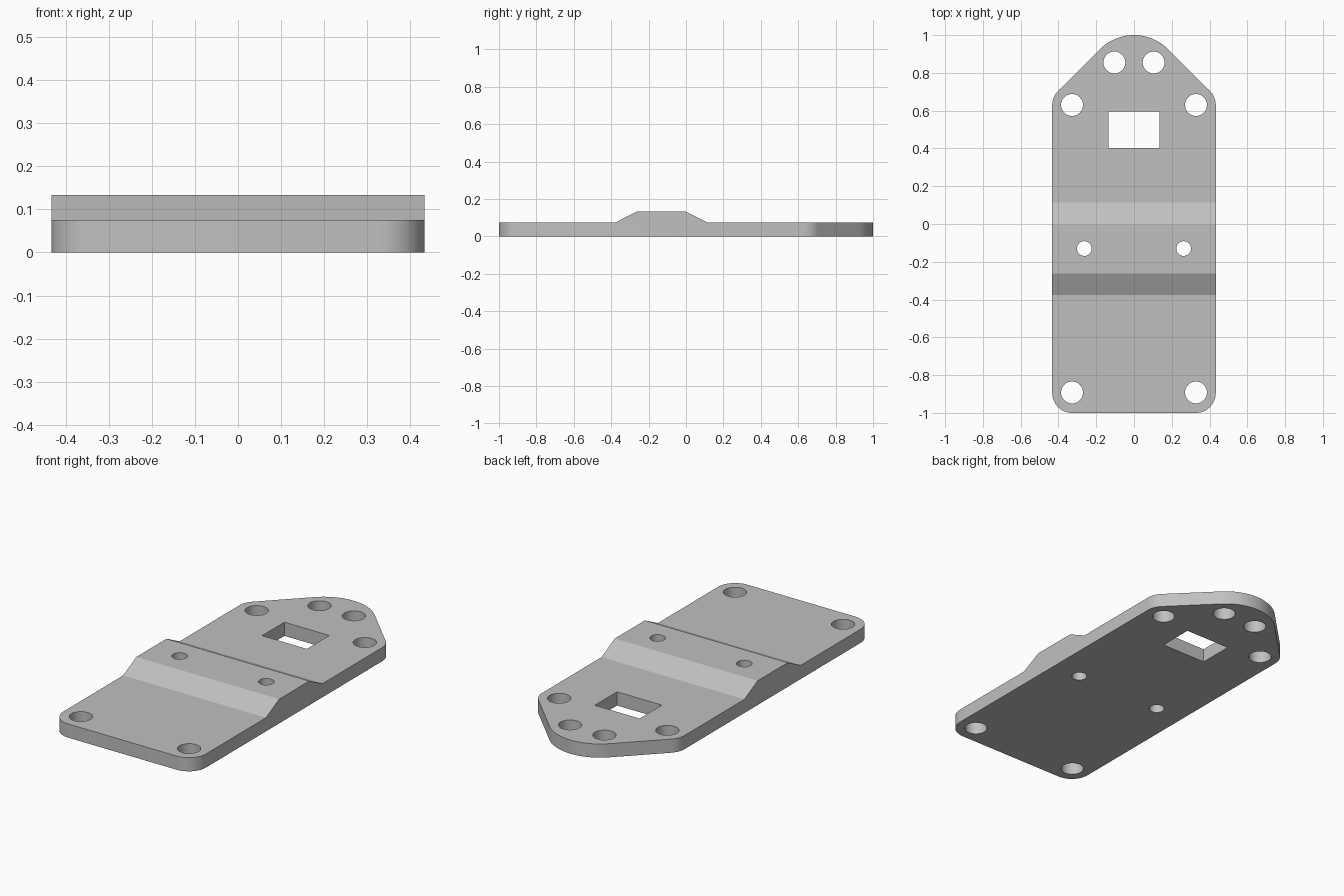
import bpy, bmesh
from math import sin, cos, radians
from mathutils import Vector

if "Cube" in bpy.data.objects:
    bpy.data.objects.remove(bpy.data.objects["Cube"], do_unlink=True)

HALF_WIDTH, THICK, RIDGE_TOP = 0.433, 0.075, 0.133
CORNER_R, TIP_R = 0.105, 0.256
HOLE_X = HALF_WIDTH - CORNER_R

grey = bpy.data.materials.new("plain grey")
grey.use_nodes = True
colour = (0.53, 0.53, 0.53, 1)
grey.diffuse_color = colour
grey.node_tree.nodes["Principled BSDF"].inputs["Base Color"].default_value = colour


def prism(name, points, direction):
    """Extrude a closed outline along a direction."""
    bm = bmesh.new()
    face = bm.faces.new([bm.verts.new(p) for p in points])
    new = bmesh.ops.extrude_face_region(bm, geom=[face])["geom"]
    bmesh.ops.translate(bm, vec=Vector(direction),
                        verts=[v for v in new if isinstance(v, bmesh.types.BMVert)])
    bmesh.ops.recalc_face_normals(bm, faces=bm.faces)
    mesh = bpy.data.meshes.new(name)
    bm.to_mesh(mesh)
    bm.free()
    mesh.materials.append(grey)
    obj = bpy.data.objects.new(name, mesh)
    bpy.context.collection.objects.link(obj)
    return obj


def arc(x, y, r, start, end, steps, z=-0.1):
    angles = [radians(start + (end - start) * i / steps) for i in range(steps + 1)]
    return [(x + r * cos(a), y + r * sin(a), z) for a in angles]


def combine(target, tool, operation):
    """Apply a boolean and discard the tool."""
    tool.hide_render = True
    mod = target.modifiers.new("cut", "BOOLEAN")
    mod.operation, mod.solver, mod.object = operation, "EXACT", tool
    bpy.context.view_layer.objects.active = target
    bpy.ops.object.modifier_apply(modifier=mod.name)
    bpy.data.objects.remove(tool, do_unlink=True)


# Plate with a raised ridge, from its side profile
profile = [(-1.1, 0), (1.1, 0), (1.1, THICK), (0.113, THICK), (-0.002, RIDGE_TOP),
           (-0.262, RIDGE_TOP), (-0.376, THICK), (-1.1, THICK)]
plate = prism("mounting_plate", [(-0.6, y, z) for y, z in profile], (1.2, 0, 0))

# Outline: rounded front corners, tapered rounded back
outline = (arc(HOLE_X, -1 + CORNER_R, CORNER_R, -90, 0, 12)
           + arc(HOLE_X, 0.63, CORNER_R, 0, 45, 8)
           + arc(0, 1 - TIP_R, TIP_R, 45, 135, 20)
           + arc(-HOLE_X, 0.63, CORNER_R, 135, 180, 8)
           + arc(-HOLE_X, -1 + CORNER_R, CORNER_R, 180, 270, 12))
combine(plate, prism("outline_cutter", outline, (0, 0, 0.4)), "INTERSECT")

# Round through holes, in mirrored pairs
for x, y, r in [(HOLE_X, -0.892, 0.058), (HOLE_X, 0.63, 0.058),
                (0.104, 0.855, 0.058), (0.263, -0.13, 0.039)]:
    for side in (-1, 1):
        circle = arc(side * x, y, r, 0, 360, 40)[:-1]
        combine(plate, prism("hole_cutter", circle, (0, 0, 0.4)), "DIFFERENCE")

# Rectangular window
window = [(-0.136, 0.403, -0.1), (0.136, 0.403, -0.1),
          (0.136, 0.596, -0.1), (-0.136, 0.596, -0.1)]
combine(plate, prism("window_cutter", window, (0, 0, 0.4)), "DIFFERENCE")

# Smooth curved walls, crisp edges
bpy.ops.object.select_all(action="DESELECT")
plate.select_set(True)
bpy.context.view_layer.objects.active = plate
bpy.ops.object.shade_smooth_by_angle(angle=radians(20))
